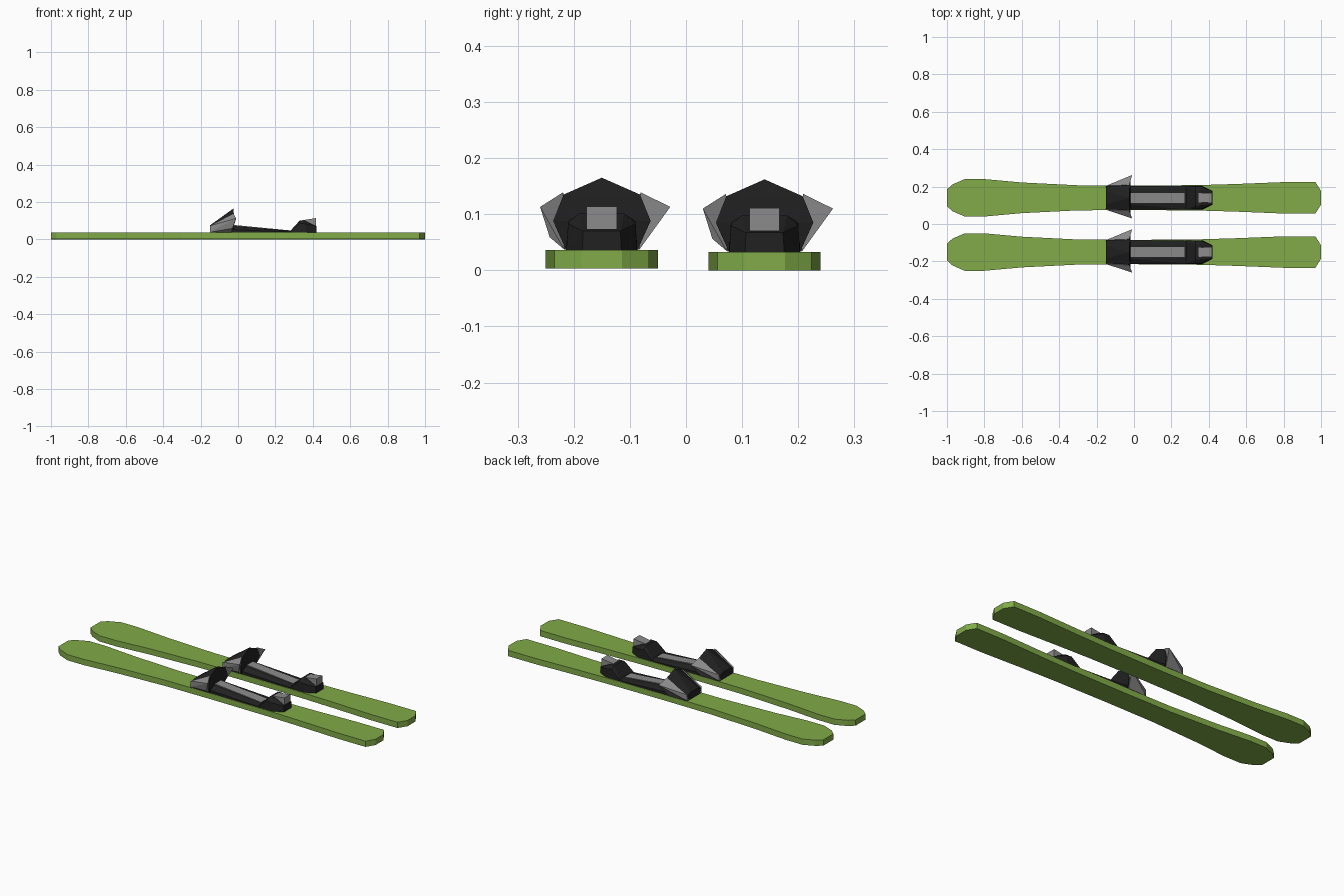
import bpy, bmesh

if "Cube" in bpy.data.objects:
    bpy.data.objects.remove(bpy.data.objects["Cube"])


def material(name, rgb):
    m = bpy.data.materials.new(name)
    m.diffuse_color = (*rgb, 1)
    m.use_nodes = True
    m.node_tree.nodes["Principled BSDF"].inputs["Base Color"].default_value = m.diffuse_color
    return m


GREEN = material("ski_green", (0.22, 0.41, 0.065))
BLACK = material("binding_black", (0.015, 0.015, 0.015))
GREY = material("metal_grey", (0.26, 0.26, 0.26))


def finish(name, bm, mat, offset):
    bmesh.ops.recalc_face_normals(bm, faces=bm.faces)
    me = bpy.data.meshes.new(name)
    bm.to_mesh(me)
    bm.free()
    me.materials.append(mat)
    ob = bpy.data.objects.new(name, me)
    ob.location = offset
    bpy.context.collection.objects.link(ob)


def hull(name, points, mat, offset):
    """Faceted solid wrapped around a few points."""
    bm = bmesh.new()
    for p in points:
        bm.verts.new(p)
    res = bmesh.ops.convex_hull(bm, input=bm.verts[:])
    loose = [v for v in bm.verts if not v.link_faces]
    bmesh.ops.delete(bm, geom=loose, context='VERTS')
    bmesh.ops.dissolve_limit(bm, angle_limit=0.02, verts=bm.verts[:], edges=bm.edges[:])
    finish(name, bm, mat, offset)


def both(points):
    return [(x, s * y, z) for x, y, z in points for s in (1, -1)]


# half outline of a ski: (x, half width)
OUTLINE = [(-1, .045), (-.97, .072), (-.905, .1), (-.8, .1), (-.6, .082),
           (-.3, .067), (0, .065), (.35, .068), (.55, .074), (.8, .084),
           (.97, .084), (1, .036)]


def ski(name, offset):
    bm = bmesh.new()
    loop = OUTLINE + [(x, -y) for x, y in reversed(OUTLINE)]
    face = bm.faces.new([bm.verts.new((x, y, 0)) for x, y in loop])
    res = bmesh.ops.extrude_face_region(bm, geom=[face])
    for v in res["geom"]:
        if isinstance(v, bmesh.types.BMVert):
            v.co.z = .033
    finish(name, bm, GREEN, offset)


for side, y, z in (("left", .14, 0), ("right", -.15, .003)):
    o = (0, y, z)
    ski(side + "_ski", o)

    # black base plate sloping down to the toe, with grey tread
    hull(side + "_base_plate", both([
        (-.04, .063, .032), (.3, .063, .032), (-.04, .063, .05),
        (.3, .063, .036), (-.04, .035, .07), (.3, .03, .042)]), BLACK, o)
    hull(side + "_tread", both([
        (-.03, .027, .06), (.27, .027, .035),
        (-.03, .027, .075), (.27, .027, .046)]), GREY, o)

    # heel block rising forward to a peak
    hull(side + "_heel_block", both([
        (-.15, .063, .032), (-.03, .063, .032), (-.15, .063, .06),
        (-.15, .035, .072), (-.02, .087, .085), (-.022, .068, .132)])
        + [(-.025, 0, .162)], BLACK, o)

    # flared grey wings on the heel block
    for s, tip, label in ((1, .122, "outer"), (-1, .11, "inner")):
        wing = [(-.15, s * .05, .033), (-.15, s * .064, .036),
                (-.15, s * .064, .07), (-.025, s * .069, .136),
                (-.01, s * tip, .11), (-.035, s * .067, .034)]
        if s < 0:
            wing.append((-.03, -.093, .056))
        hull(f"{side}_{label}_wing", wing, GREY, o)

    # faceted toe block and its grey clip
    hull(side + "_toe_block", both([
        (.27, .063, .032), (.365, .063, .032), (.42, .035, .032),
        (.33, .04, .098), (.355, .04, .098), (.33, .06, .085),
        (.36, .06, .08), (.42, .033, .067)]), BLACK, o)
    hull(side + "_toe_clip", both([
        (.345, .025, .085), (.345, .025, .1),
        (.418, .027, .07), (.418, .027, .111)]), GREY, o)
